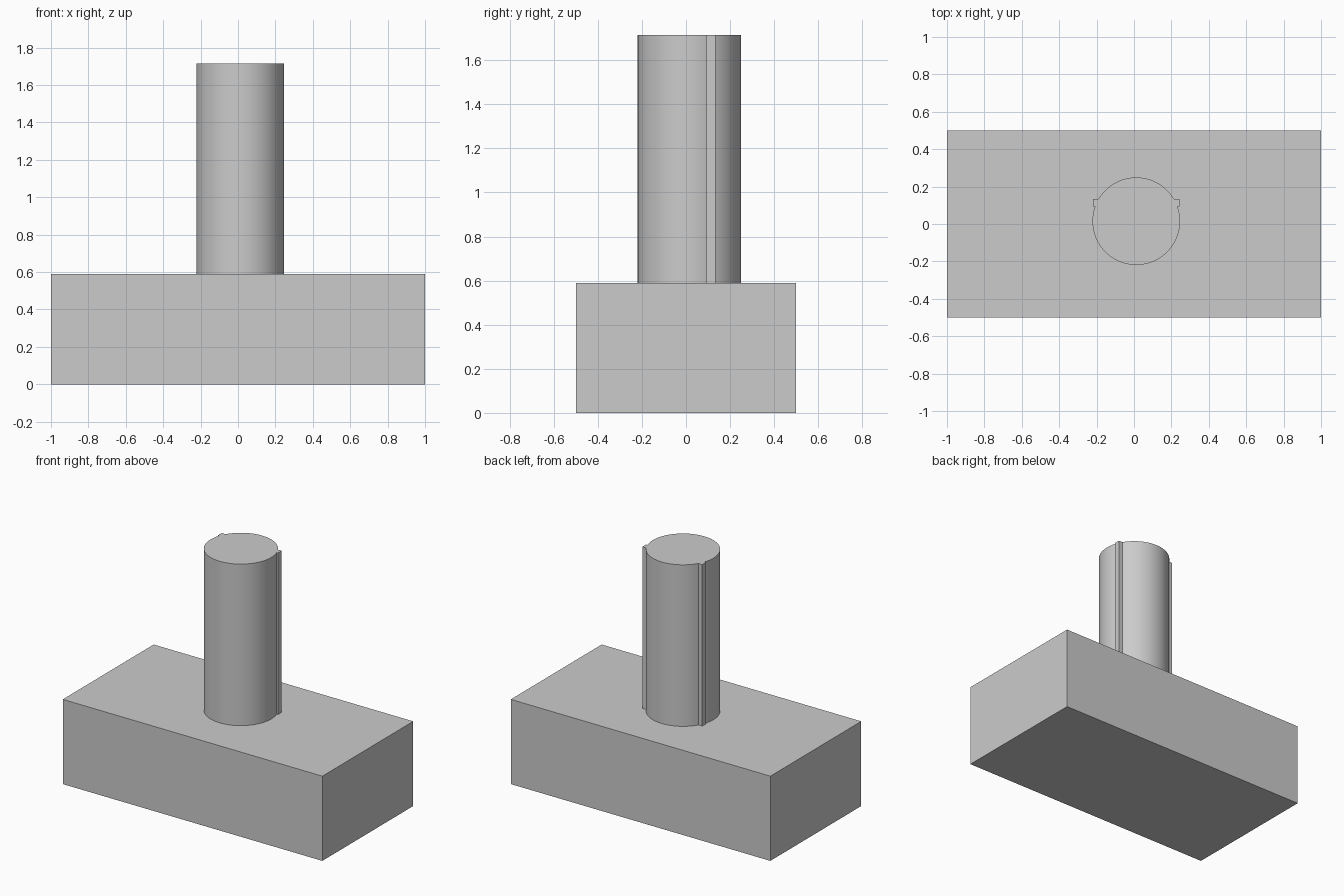
import bpy, bmesh, math

if "Cube" in bpy.data.objects:
    bpy.data.objects.remove(bpy.data.objects["Cube"], do_unlink=True)

grey = bpy.data.materials.new("light grey")
grey.use_nodes = True
colour = (0.6, 0.6, 0.6, 1)
grey.diffuse_color = colour
grey.node_tree.nodes["Principled BSDF"].inputs["Base Color"].default_value = colour


def extrude_outline(name, outline, bottom, top):
    """Prism with a flat outline, from one height to another."""
    bm = bmesh.new()
    face = bm.faces.new([bm.verts.new((x, y, bottom)) for x, y in outline])
    result = bmesh.ops.extrude_face_region(bm, geom=[face])
    moved = [g for g in result["geom"] if isinstance(g, bmesh.types.BMVert)]
    bmesh.ops.translate(bm, verts=moved, vec=(0, 0, top - bottom))
    bmesh.ops.recalc_face_normals(bm, faces=bm.faces)
    mesh = bpy.data.meshes.new(name)
    bm.to_mesh(mesh)
    bm.free()
    mesh.materials.append(grey)
    obj = bpy.data.objects.new(name, mesh)
    bpy.context.collection.objects.link(obj)
    return obj


BASE_TOP, POST_TOP = 0.59, 1.715

# Block base
extrude_outline("base", [(-1, -0.5), (1, -0.5), (1, 0.5), (-1, 0.5)], 0, BASE_TOP)

# Round post with a small square rib down each side, as one outline
CX, CY, R = 0.012, 0.015, 0.234
RIB_LOW, RIB_HIGH, RIB_OUT = 0.079, 0.119, 0.231
low, high = math.asin(RIB_LOW / R), math.asin(RIB_HIGH / R)


def arc(start, end, steps):
    return [(R * math.cos(start + (end - start) * i / steps),
             R * math.sin(start + (end - start) * i / steps)) for i in range(steps + 1)]


half = arc(-math.pi / 2, low, 40)
half += [(RIB_OUT, RIB_LOW), (RIB_OUT, RIB_HIGH)]
half += arc(high, math.pi / 2, 24)
mirrored = [(-x, y) for x, y in reversed(half[1:-1])]
post = extrude_outline("post", [(CX + x, CY + y) for x, y in half + mirrored],
                       BASE_TOP, POST_TOP)

# Smooth the round wall, keep rib and rim edges sharp
bpy.ops.object.select_all(action="DESELECT")
post.select_set(True)
bpy.context.view_layer.objects.active = post
bpy.ops.object.shade_smooth_by_angle(angle=math.radians(20))
